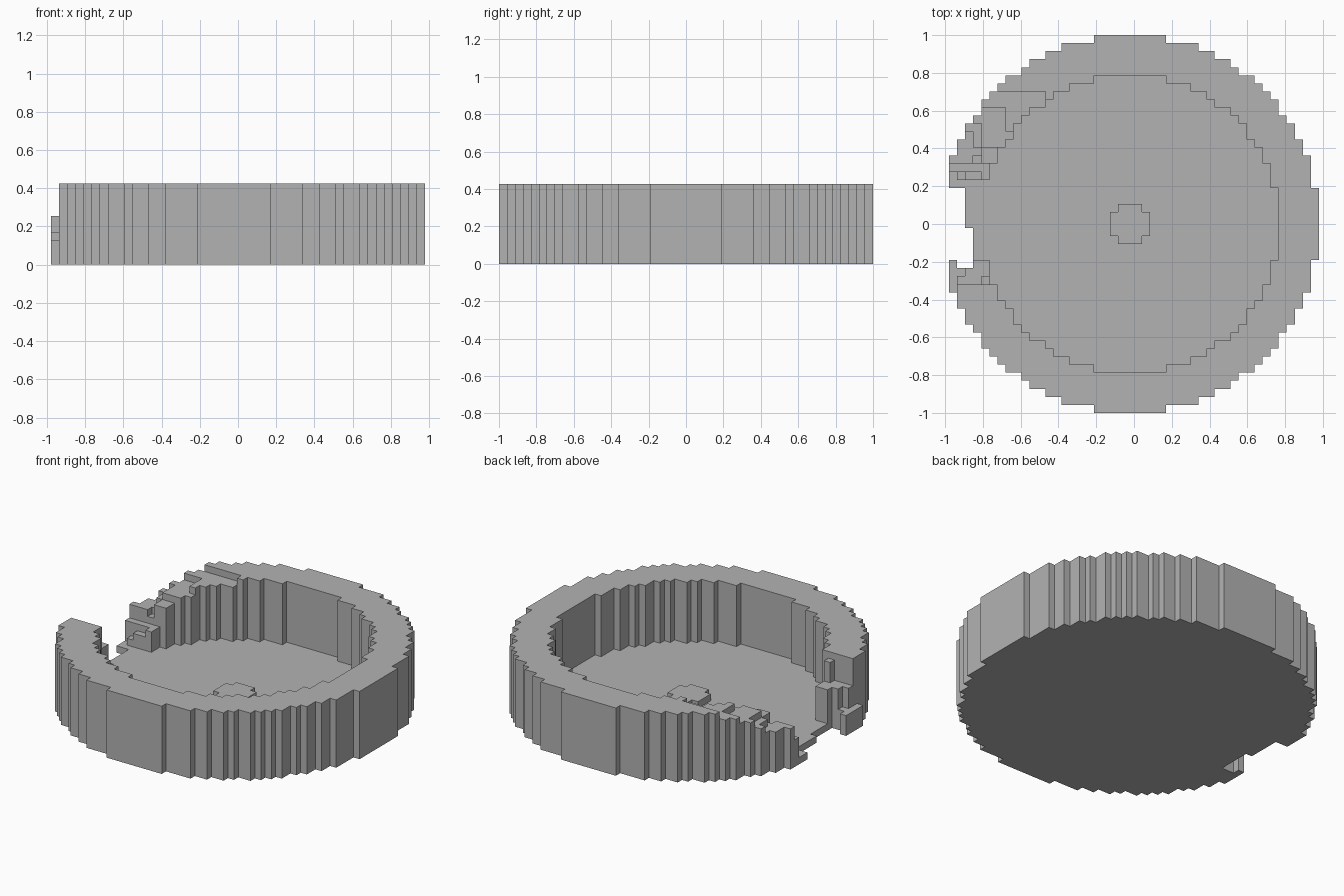
import bpy
import bmesh

if "Cube" in bpy.data.objects:
    bpy.data.objects.remove(bpy.data.objects["Cube"], do_unlink=True)

CELL = 2 / 47          # block size
RADIUS = 23            # blocks from centre to edge
SHIFT = -CELL / 2      # the gap removes one column, so the ring sits off centre
FLOOR, HUB, RIM = 1, 2, 10

grey = bpy.data.materials.new("stone_grey")
grey.use_nodes = True
grey.diffuse_color = (0.45, 0.45, 0.45, 1)
grey.node_tree.nodes["Principled BSDF"].inputs["Base Color"].default_value = (0.45, 0.45, 0.45, 1)


def south_end(i, k):
    """Broken end of the rim in front of the gap."""
    if i == -22:
        return 3
    if k == -8:
        return RIM
    if k == -7:
        return 9 if i == -18 else 6
    if k == -6:
        return 3 if i == -21 else 6
    return 6 if i >= -19 else 0


def north_end(i, k):
    """Crumbled, stepped end of the rim behind the gap."""
    if k == 5:
        return FLOOR
    if k == 6:
        return {-22: 1, -21: 2, -20: 3, -19: 3}.get(i, 4)
    if k == 7:
        return 4
    if k <= 11:
        if i <= -20:
            return 6
        if i == -19:
            return 5 if k == 8 else 6 if k == 9 else 7
        return 8 if k > 9 else 7
    if i <= -19:
        return 7 if k == 12 else 8
    if i <= -16 and k <= 14:
        return 8
    return 9


def height(i, k):
    """Blocks stacked at one grid cell."""
    d = i * i + k * k
    if d > (RADIUS + 0.5) ** 2:
        return 0
    if d <= 18.5 ** 2:
        return HUB if d < 8 else FLOOR
    if i < 0:
        if -4 <= k <= 4:
            return FLOOR if i >= (-20 if k >= 0 else -19) else 0
        if -8 <= k <= -5:
            return south_end(i, k)
        if 5 <= k <= 16 and i <= -11:
            return north_end(i, k)
    return RIM


span = range(-RADIUS - 1, RADIUS + 2)
heights = {(i, k): height(i, k) for i in span for k in span}


def build(name, belongs):
    """Make the outer skin of every stack whose height passes the test."""
    bm = bmesh.new()

    def quad(points):
        bm.faces.new([bm.verts.new((x * CELL + SHIFT, y * CELL, z * CELL)) for x, y, z in points])

    for (i, k), h in heights.items():
        if not h or not belongs(i, k, h):
            continue
        ring = [(i - .5, k - .5), (i + .5, k - .5), (i + .5, k + .5), (i - .5, k + .5)]
        quad([(x, y, h) for x, y in ring])
        quad([(x, y, 0) for x, y in reversed(ring)])
        for n, (di, dk) in enumerate([(0, -1), (1, 0), (0, 1), (-1, 0)]):
            a, b = ring[n], ring[(n + 1) % 4]
            for z in range(heights.get((i + di, k + dk), 0), h):
                quad([(*a, z), (*b, z), (*b, z + 1), (*a, z + 1)])
    bmesh.ops.remove_doubles(bm, verts=bm.verts[:], dist=CELL / 100)
    bmesh.ops.dissolve_limit(bm, angle_limit=0.02, verts=bm.verts[:], edges=bm.edges[:])
    mesh = bpy.data.meshes.new(name)
    bm.to_mesh(mesh)
    bm.free()
    mesh.materials.append(grey)
    obj = bpy.data.objects.new(name, mesh)
    bpy.context.collection.objects.link(obj)


# Flat floor, raised centre hub, and ring wall with its broken ends
build("floor", lambda i, k, h: h == FLOOR)
build("centre_hub", lambda i, k, h: i * i + k * k < 8)
build("ring_wall", lambda i, k, h: h > FLOOR and i * i + k * k >= 8)
